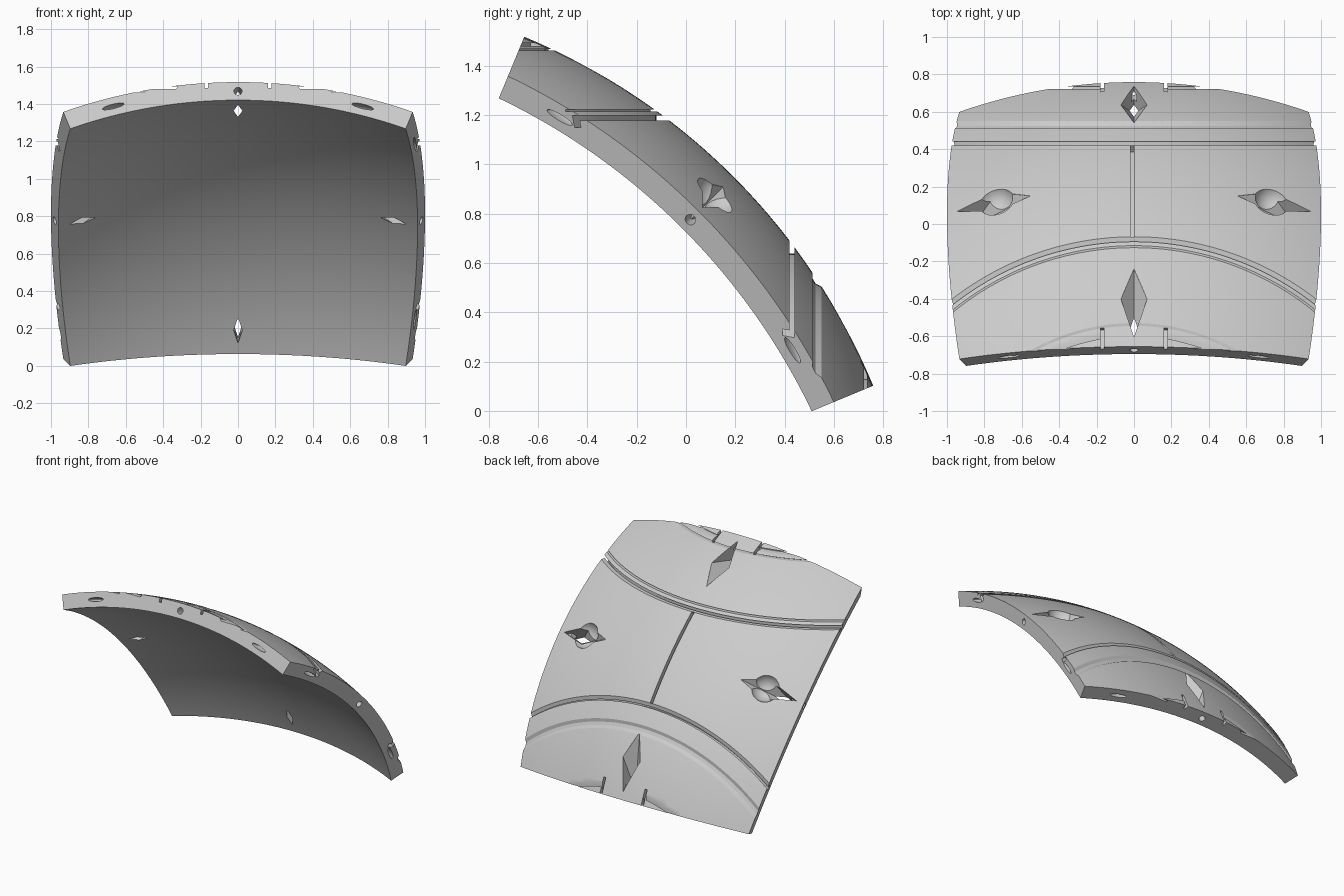
import bpy, bmesh
from math import sin, cos, tan, radians, sqrt, pi
from mathutils import Vector, Matrix

if "Cube" in bpy.data.objects:
    bpy.data.objects.remove(bpy.data.objects["Cube"])

R_OUT, R_IN = 2.613, 2.509
HALF = radians(22.5)
MID = (R_OUT + R_IN) / 2
X, Y, Z = Vector((1, 0, 0)), Vector((0, 1, 0)), Vector((0, 0, 1))
BACK_AXIS = Vector((0, 1, 1)).normalized()
FRONT_AXIS = Vector((0, -1, 1)).normalized()

mat = bpy.data.materials.new("light_grey")
mat.use_nodes = True
grey = (0.6, 0.6, 0.6, 1)
mat.diffuse_color = grey
mat.node_tree.nodes["Principled BSDF"].inputs["Base Color"].default_value = grey


def make_object(name, bm):
    bmesh.ops.recalc_face_normals(bm, faces=bm.faces)
    mesh = bpy.data.meshes.new(name)
    bm.to_mesh(mesh)
    bm.free()
    obj = bpy.data.objects.new(name, mesh)
    mesh.materials.append(mat)
    bpy.context.collection.objects.link(obj)
    return obj


def sweep(bm, profile, axis, ref, start, end, steps=48):
    """Sweep a (height, radius) profile around an axis, angles in degrees."""
    side = axis.cross(ref)
    rings = []
    for i in range(steps + 1):
        a = radians(start + (end - start) * i / steps)
        out = ref * cos(a) + side * sin(a)
        rings.append([bm.verts.new(axis * h + out * r) for h, r in profile])
    n = len(profile)
    for a, b in zip(rings, rings[1:]):
        for j in range(n):
            k = (j + 1) % n
            bm.faces.new((a[j], a[k], b[k], b[j]))
    bm.faces.new(rings[0])
    bm.faces.new(rings[-1])


def box_profile(h0, h1, r0, r1):
    return [(h0, r0), (h1, r0), (h1, r1), (h0, r1)]


def quarter(k):
    return Matrix.Rotation(k * pi / 2, 4, 'Z')


# Spherical shell panel, bounded by planes through the sphere centre
bm = bmesh.new()
bmesh.ops.create_grid(bm, x_segments=48, y_segments=48, size=HALF)
for v in bm.verts:
    v.co = Vector((tan(v.co.x), tan(v.co.y), 1)).normalized() * R_IN
ext = bmesh.ops.extrude_face_region(bm, geom=bm.faces[:], use_keep_orig=True)
for v in ext["geom"]:
    if isinstance(v, bmesh.types.BMVert):
        v.co *= R_OUT / R_IN
panel = make_object("curved_shell_panel", bm)

# Curved grooves across the panel
grooves = bmesh.new()
undercut = [(2.0755, 1.75), (2.0755, 1.56), (2.046, 1.56),
            (2.046, 1.535), (2.0955, 1.535), (2.0955, 1.75)]
rounded = [(2.168, 1.6), (2.168, 1.435), (2.18, 1.415), (2.205, 1.402), (2.205, 1.6)]
thin = box_profile(2.111, 2.119, 1.512, 1.7)
arc = box_profile(2.358, 2.365, 1.098, 1.3)
hatch = box_profile(2.377, 2.39, 1.04, 1.3)
for axis, other, profiles in ((BACK_AXIS, FRONT_AXIS, (undercut, rounded)),
                              (FRONT_AXIS, BACK_AXIS, (undercut, thin, arc))):
    for p in profiles:
        sweep(grooves, p, axis, other, -50, 50)
    for s in (-1, 1):
        sweep(grooves, hatch, axis, other, s * 8.7, s * 45, 24)

# Centre seam and the short notches at the front and back edges
seams = bmesh.new()
sweep(seams, box_profile(-0.02, 0, R_OUT - 0.045, R_OUT + 0.1), X, Z, -7.6, 7.6)
for s in (-1, 1):
    for end in (-1, 1):
        h = sorted((s * 0.16, s * 0.178))
        sweep(seams, box_profile(*h, R_OUT - 0.035, R_OUT + 0.1), X, Z, end * 20, end * 24, 4)


def at(deg, r, x=0):
    a = radians(deg)
    return Vector((x, r * sin(a), r * cos(a)))


# Diamond pockets, bolt holes and joint slots, repeated on all four edges
pockets, holes, slots = bmesh.new(), bmesh.new(), bmesh.new()
normal = Vector((0, cos(HALF), -sin(HALF)))
edge = Vector((0, sin(HALF), cos(HALF)))
for k in range(4):
    turn = quarter(k)
    points = [at(20.9, 2.46)]
    for r in (R_OUT, R_OUT + 0.05):
        points += [at(12.2, r), at(21.3, r), at(16.3, r, 0.07), at(16.3, r, -0.07)]
    verts = [pockets.verts.new(turn @ p) for p in points]
    bmesh.ops.convex_hull(pockets, input=verts)

    place = Matrix.Translation(edge * MID) @ normal.to_track_quat('Z', 'Y').to_matrix().to_4x4()
    bmesh.ops.create_cone(holes, cap_ends=True, segments=24, radius1=0.022, radius2=0.022,
                          depth=0.2, matrix=turn @ place)
    for x in (-0.667, 0.667):
        p = edge * sqrt(MID ** 2 - x ** 2) + X * x
        radial = p.normalized()
        frame = Matrix((normal.cross(radial), normal, radial)).transposed().to_4x4()
        size = Matrix.Diagonal((0.06, 0.05, 0.013, 1))
        bmesh.ops.create_uvsphere(slots, u_segments=24, v_segments=12, radius=1,
                                  matrix=turn @ Matrix.Translation(p) @ frame @ size)

# Round dishes around the two side pockets
dishes = bmesh.new()
for k in (1, 3):
    bmesh.ops.create_uvsphere(dishes, u_segments=32, v_segments=16, radius=0.1,
                              matrix=quarter(k) @ Matrix.Translation(at(16.3, R_OUT + 0.03)))

# Cut everything out of the panel
cutters = [make_object(n, b) for n, b in (
    ("groove_cutter", grooves), ("seam_cutter", seams), ("dish_cutter", dishes),
    ("pocket_cutter", pockets), ("hole_cutter", holes), ("slot_cutter", slots))]
for c in cutters:
    c.hide_render = True
    mod = panel.modifiers.new(c.name, 'BOOLEAN')
    mod.operation = 'DIFFERENCE'
    mod.solver = 'EXACT'
    mod.object = c
bpy.context.view_layer.update()
deps = bpy.context.evaluated_depsgraph_get()
result = bpy.data.meshes.new_from_object(panel.evaluated_get(deps))
panel.modifiers.clear()
panel.data = result
for c in cutters:
    bpy.data.objects.remove(c)

# Lean the panel back and stand it on the ground
result.transform(Matrix.Translation((0, -1.6555, -0.897)) @ Matrix.Rotation(-pi / 4, 4, 'X'))
bpy.ops.object.select_all(action='DESELECT')
panel.select_set(True)
bpy.context.view_layer.objects.active = panel
bpy.ops.object.shade_smooth_by_angle(angle=radians(25))
